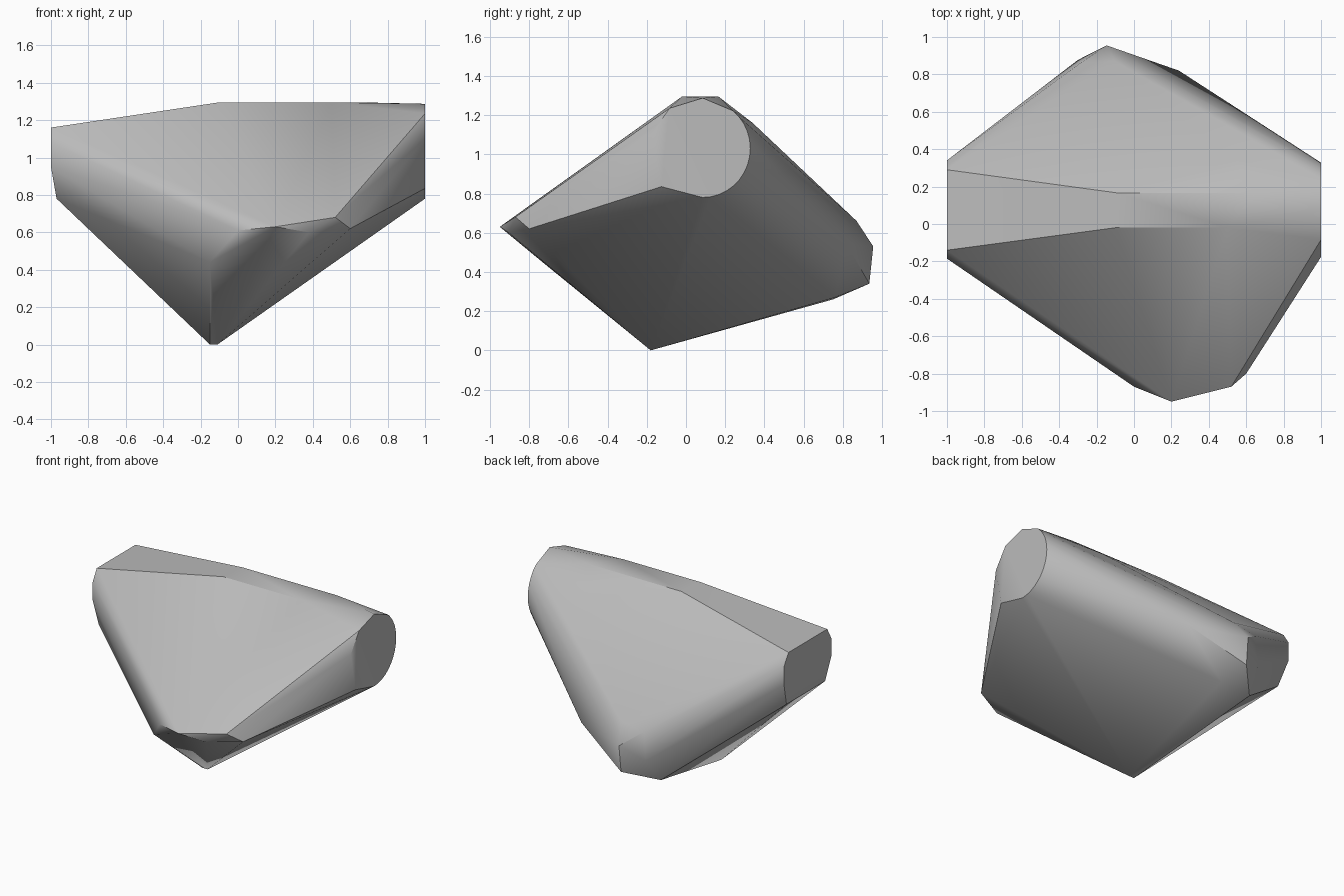
import bpy, bmesh
from math import sin, cos, radians

cube = bpy.data.objects.get("Cube")
if cube:
    bpy.data.objects.remove(cube, do_unlink=True)

grey = bpy.data.materials.new("stone grey")
grey.use_nodes = True
colour = (0.5, 0.5, 0.5, 1)
grey.diffuse_color = colour
grey.node_tree.nodes["Principled BSDF"].inputs["Base Color"].default_value = colour

# Round end: an arc, closed by a few chipped corners
round_end = [(1, 0.085 + 0.243 * cos(radians(a)), 1.03 + 0.25 * sin(radians(a)))
             for a in range(-90, 60, 10)]
round_end += [(1, 0.085, 1.287), (1, -0.084, 1.235), (1, -0.176, 1.1), (1, -0.125, 0.835)]

# Blunt end: flat cap with a bevelled lower edge
blunt_end = [(-1, y, z) for y, z in [(0.29, 1.16), (-0.14, 1.16), (0.34, 1.08),
                                     (0.34, 0.95), (-0.185, 1.08), (-0.185, 0.95)]]
blunt_end += [(-0.97, -0.16, 0.78), (-0.97, 0.27, 0.78)]

# Flat crest along the top
crest = [(-0.1, -0.02, 1.295), (-0.08, 0.165, 1.295), (0.5, -0.02, 1.295),
         (0.65, 0.165, 1.295), (0.55, 0.34, 1.16)]

# Front nose and lower tip
nose = [(0.2, -0.95, 0.63), (0, -0.87, 0.61), (0.38, -0.905, 0.6), (0.6, -0.8, 0.62),
        (0.52, -0.87, 0.68), (-0.15, -0.72, 0.44), (-0.15, -0.18, 0), (-0.11, -0.18, 0)]

# Back corner
back = [(-0.147, 0.955, 0.53), (-0.15, 0.935, 0.34), (-0.3, 0.877, 0.435), (-0.28, 0.865, 0.63),
        (-0.1, 0.87, 0.66), (0.24, 0.82, 0.54), (-0.09, 0.76, 0.27), (-0.33, 0.75, 0.26)]

# Wrap the outline points in one faceted skin
bm = bmesh.new()
for p in round_end + blunt_end + crest + nose + back:
    bm.verts.new(p)
hull = bmesh.ops.convex_hull(bm, input=bm.verts)
loose = [v for v in bm.verts if not v.link_faces]
bmesh.ops.delete(bm, geom=loose, context='VERTS')
bmesh.ops.dissolve_limit(bm, angle_limit=radians(1), verts=bm.verts, edges=bm.edges)
bmesh.ops.recalc_face_normals(bm, faces=bm.faces)

mesh = bpy.data.meshes.new("stone")
bm.to_mesh(mesh)
bm.free()
mesh.materials.append(grey)
stone = bpy.data.objects.new("stone", mesh)
bpy.context.collection.objects.link(stone)

# Soft rounding with crisp main edges
bpy.ops.object.select_all(action='DESELECT')
stone.select_set(True)
bpy.context.view_layer.objects.active = stone
bpy.ops.object.shade_smooth_by_angle(angle=radians(35))
